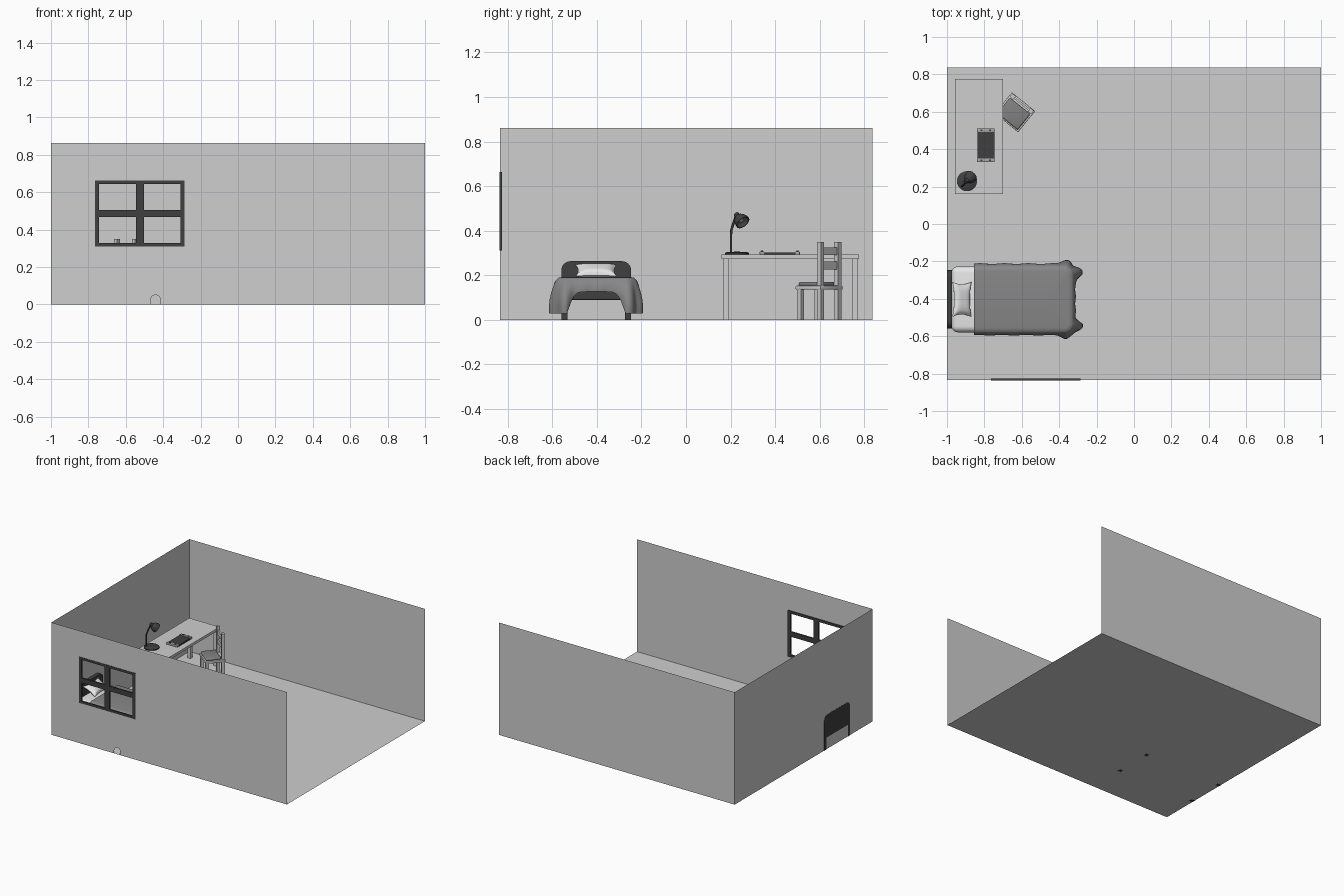
import bpy, bmesh, math
from mathutils import Matrix, Vector
from mathutils.geometry import tessellate_polygon

if "Cube" in bpy.data.objects:
    bpy.data.objects.remove(bpy.data.objects["Cube"])


def material(name, v):
    m = bpy.data.materials.new(name)
    m.diffuse_color = (v, v, v, 1)
    m.use_nodes = True
    m.node_tree.nodes["Principled BSDF"].inputs["Base Color"].default_value = m.diffuse_color
    return m


PLASTER = material("plaster_grey", 0.62)
WOOD = material("pale_wood", 0.62)
DARK = material("charcoal", 0.05)
BLANKET = material("blanket_grey", 0.24)
LINEN = material("white_linen", 0.82)
CUSHION = material("cushion_grey", 0.22)
TRIM = material("trim_grey", 0.4)


def finish(name, bm, mat, smooth=False, matrix=None, recalc=True):
    if recalc:
        bmesh.ops.recalc_face_normals(bm, faces=bm.faces)
    me = bpy.data.meshes.new(name)
    bm.to_mesh(me)
    bm.free()
    ob = bpy.data.objects.new(name, me)
    bpy.context.collection.objects.link(ob)
    me.materials.append(mat)
    if matrix is not None:
        me.transform(matrix)
    if smooth:
        bpy.ops.object.select_all(action='DESELECT')
        ob.select_set(True)
        bpy.context.view_layer.objects.active = ob
        bpy.ops.object.shade_smooth_by_angle(angle=math.radians(40))
    return ob


def box(name, x, y, z, mat, bevel=0, seg=3, matrix=None):
    bm = bmesh.new()
    bmesh.ops.create_cube(bm, size=1)
    for v in bm.verts:
        for i, (a, b) in enumerate((x, y, z)):
            v.co[i] = b if v.co[i] > 0 else a
    if bevel:
        bmesh.ops.bevel(bm, geom=bm.edges[:], offset=bevel, segments=seg,
                        profile=0.5, affect='EDGES')
    return finish(name, bm, mat, bevel > 0, matrix)


def prism(name, pts, axis_matrix, depth, mat):
    # outline in local xy, extruded along local z
    bm = bmesh.new()
    f = bm.faces.new([bm.verts.new((p[0], p[1], 0)) for p in pts])
    r = bmesh.ops.extrude_face_region(bm, geom=[f])
    bmesh.ops.translate(bm, vec=(0, 0, depth),
                        verts=[g for g in r['geom'] if isinstance(g, bmesh.types.BMVert)])
    return finish(name, bm, mat, False, axis_matrix)


def lathe(name, profile, mat, matrix, n=28):
    bm = bmesh.new()
    rings = [[bm.verts.new((r * math.cos(a), r * math.sin(a), z))
              for a in (2 * math.pi * i / n for i in range(n))] for r, z in profile]
    for a, b in zip(rings, rings[1:]):
        for i in range(n):
            bm.faces.new((a[i], a[(i + 1) % n], b[(i + 1) % n], b[i]))
    bmesh.ops.remove_doubles(bm, verts=bm.verts, dist=1e-5)
    return finish(name, bm, mat, True, matrix)


def quad(name, pts, mat):
    bm = bmesh.new()
    bm.faces.new([bm.verts.new(p) for p in pts])
    return finish(name, bm, mat, recalc=False)


def arc(cx, cy, r, a0, a1, n=8):
    return [(cx + r * math.cos(math.radians(a0 + (a1 - a0) * i / n)),
             cy + r * math.sin(math.radians(a0 + (a1 - a0) * i / n))) for i in range(n + 1)]


# Room shell: floor, left wall, back wall
H, YF, YB = 0.862, -0.835, 0.838
quad("floor", [(-1, YF, 0), (1, YF, 0), (1, YB, 0), (-1, YB, 0)], PLASTER)
quad("left_wall", [(-1, YF, 0), (-1, YB, 0), (-1, YB, H), (-1, YF, H)], PLASTER)
quad("back_wall", [(1, YB, 0), (-1, YB, 0), (-1, YB, H), (1, YB, H)][::-1], PLASTER)

# Front wall with window opening and small arched hole at the floor
WX, WZ = (-0.765, -0.285), (0.31, 0.663)
outer = [(-1, 0), (-0.466, 0)] + arc(-0.441, 0.026, 0.025, 180, 0, 12) + [(-0.416, 0), (1, 0), (1, H), (-1, H)]
hole = [(WX[0], WZ[0]), (WX[0], WZ[1]), (WX[1], WZ[1]), (WX[1], WZ[0])]
loops = [[Vector((p[0], p[1], 0)) for p in l] for l in (outer, hole)]
bm = bmesh.new()
vs = [bm.verts.new((p.x, YF, p.y)) for l in loops for p in l]
for t in tessellate_polygon(loops):
    bm.faces.new([vs[i] for i in t])
finish("front_wall", bm, PLASTER)

# Window frame bars
fy = (-0.838, -0.826)
for i, (a, b) in enumerate(((-0.765, -0.743), (-0.545, -0.503), (-0.307, -0.285))):
    box(f"window_upright_{i}", (a, b), fy, WZ, DARK)
for i, (a, b) in enumerate(((0.31, 0.328), (0.468, 0.506), (0.645, 0.663))):
    box(f"window_crossbar_{i}", WX, (fy[0] + 0.0005, fy[1] - 0.0005), (a, b), DARK)

# Bed: headboard with two legs and rounded top
YC = -0.403
hw, r = 0.156, 0.04
head = ([(-hw, 0), (-hw + 0.026, 0), (-hw + 0.026, 0.09), (hw - 0.026, 0.09), (hw - 0.026, 0), (hw, 0)]
        + arc(hw - r, 0.264 - r, r, 0, 90) + arc(-hw + r, 0.264 - r, r, 90, 180))
to_wall = Matrix(((0, 0, 1, -1.001), (1, 0, 0, YC), (0, 1, 0, -0.001), (0, 0, 0, 1)))
prism("headboard", head, to_wall, 0.029, DARK)
box("bed_base", (-0.972, -0.335), (YC - 0.15, YC + 0.15), (0.092, 0.13), DARK)
for s in (-1, 1):
    box("bed_foot_leg", (-0.347, -0.32), (YC + s * 0.142 - 0.0135, YC + s * 0.142 + 0.0135),
        (-0.001, 0.125), DARK)
box("mattress", (-0.975, -0.332), (YC - 0.176, YC + 0.176), (0.115, 0.184), LINEN, 0.033, 5)

# Blanket: draped strip around the mattress outline with hanging corner folds
X0, X1, HY, R, TOP = -0.855, -0.322, 0.182, 0.05, 0.192
path = [(X0 + (X1 - R - X0) * i / 26, HY, 0, 1) for i in range(26)]
path += [(X1 - R + R * math.sin(a), HY - R + R * math.cos(a), math.sin(a), math.cos(a))
         for a in (math.pi / 2 * i / 14 for i in range(15))]
path += [(X1, (HY - R) * (1 - i / 12), 1, 0) for i in range(1, 13)]
path += [(x, -y, nx, -ny) for x, y, nx, ny in path[-2::-1]]
bm = bmesh.new()
cols = []
for k, (x, y, nx, ny) in enumerate(path):
    def near(cx, cy, w):
        return math.exp(-((x - cx) ** 2 + (abs(y) - cy) ** 2) / w ** 2)
    fold = near(-0.37, HY, 0.025) + near(X1, 0.138, 0.025)
    corner = min(1, near(-0.365, HY, 0.036) + near(X1, 0.145, 0.036) + 0.7 * near(-0.335, 0.168, 0.03))
    drop = 0.066 + 0.098 * corner
    flare = 0.009 + (0.018 + 0.02 * nx) * fold + 0.002 * math.sin(k * 0.9)
    rows = [(-0.03, 0), (-0.012, 0.003), (-0.002, 0.013)]
    rows += [(flare * math.sin(t * 1.9) / 0.95, 0.013 + (drop - 0.013) * t)
             for t in (0.2, 0.4, 0.6, 0.8, 1)]
    col = [bm.verts.new((min(x, -0.45), YC, TOP + 0.001))]
    col += [bm.verts.new((x + nx * o, YC + y + ny * o, TOP - d)) for o, d in rows]
    cols.append(col)
for a, b in zip(cols, cols[1:]):
    for i in range(len(a) - 1):
        bm.faces.new((a[i], a[i + 1], b[i + 1], b[i]))
bmesh.ops.remove_doubles(bm, verts=bm.verts, dist=1e-5)
finish("blanket", bm, BLANKET, True)

# Pillow: puffed grid with pinched corners, leaning on the headboard
bm = bmesh.new()
N = 16
for side in (-1, 1):
    g = []
    for i in range(N + 1):
        u = 2 * i / N - 1
        row = []
        for j in range(N + 1):
            v = 2 * j / N - 1
            puff = max(0, (1 - u ** 4) * (1 - v ** 4)) ** 0.6
            row.append(bm.verts.new((0.058 * u * (1 - 0.2 * (1 - v * v)),
                                     0.094 * v * (1 - 0.14 * (1 - u * u)), side * 0.022 * puff)))
        g.append(row)
    for i in range(N):
        for j in range(N):
            bm.faces.new((g[i][j], g[i + 1][j], g[i + 1][j + 1], g[i][j + 1]))
bmesh.ops.remove_doubles(bm, verts=bm.verts, dist=1e-5)
finish("pillow", bm, LINEN, True,
       Matrix.Translation((-0.92, YC, 0.221)) @ Matrix.Rotation(math.radians(27), 4, 'Y'))

# Desk
box("desk_top", (-0.957, -0.70), (0.16, 0.776), (0.272, 0.292), WOOD)
for x in (-0.95, -0.732):
    for y in (0.165, 0.746):
        box("desk_leg", (x, x + 0.025), (y, y + 0.025), (0, 0.272), WOOD)

# Desk pad with end bands and corner studs
box("desk_pad", (-0.838, -0.747), (0.332, 0.51), (0.292, 0.303), DARK)
for y in (0.332, 0.492):
    box("pad_end_band", (-0.84, -0.745), (y - 0.001, y + 0.019), (0.292, 0.307), TRIM, 0.003, 2)
    for x in (-0.815, -0.77):
        box("pad_stud", (x - 0.006, x + 0.006), (y + 0.004, y + 0.014), (0.305, 0.311), DARK)

# Desk lamp: base, bent arm, bell shade and bulb
lathe("lamp_base", [(0, 0), (0.054, 0), (0.054, 0.007), (0.046, 0.012), (0, 0.014)], DARK,
      Matrix.Translation((-0.893, 0.229, 0.292)))
cu = bpy.data.curves.new("lamp_arm", 'CURVE')
cu.dimensions = '3D'
cu.bevel_depth = 0.0055
cu.bevel_resolution = 2
cu.use_fill_caps = True
sp = cu.splines.new('POLY')
arm = [(-0.92, 0.202, 0.295), (-0.92, 0.202, 0.385), (-0.918, 0.204, 0.405),
       (-0.905, 0.217, 0.445), (-0.899, 0.224, 0.466), (-0.888, 0.234, 0.468)]
sp.points.add(len(arm) - 1)
for p, c in zip(sp.points, arm):
    p.co = (*c, 1)
arm_ob = bpy.data.objects.new("lamp_arm", cu)
bpy.context.collection.objects.link(arm_ob)
cu.materials.append(DARK)
bpy.ops.object.select_all(action='DESELECT')
arm_ob.select_set(True)
bpy.context.view_layer.objects.active = arm_ob
bpy.ops.object.convert(target='MESH')
aim = Vector((0.5, 0.5, -0.6)).to_track_quat('Z', 'Y').to_matrix().to_4x4()
shade = Matrix.Translation((-0.899, 0.226, 0.472)) @ aim
lathe("lamp_shade", [(0, -0.004), (0.012, -0.003), (0.014, 0.012), (0.02, 0.017), (0.028, 0.028),
                     (0.033, 0.042), (0.034, 0.055), (0.031, 0.055), (0.03, 0.042), (0.024, 0.028),
                     (0, 0.02)], DARK, shade)
lathe("lamp_bulb", [(0.006, 0.02), (0.014, 0.034), (0.013, 0.044), (0, 0.05)], TRIM, shade, 16)

# Chair, turned toward the desk (local front is -y)
M = Matrix.Translation((-0.60, 0.642, 0)) @ Matrix.Rotation(math.radians(-39), 4, 'Z')
box("chair_seat", (-0.08, 0.08), (-0.13, 0.015), (0.135, 0.153), WOOD, 0.004, 2, M)
box("chair_cushion", (-0.07, 0.07), (-0.122, -0.014), (0.152, 0.17), CUSHION, 0.007, 3, M)
for s in (-1, 1):
    x = (s * 0.062 - 0.0115, s * 0.062 + 0.0115)
    box("chair_back_post", x, (-0.011, 0.012), (0, 0.35), WOOD, matrix=M)
    box("chair_front_leg", x, (-0.126, -0.103), (0, 0.135), WOOD, matrix=M)
for a, b in ((0.225, 0.262), (0.29, 0.325)):
    box("chair_back_slat", (-0.055, 0.055), (-0.005, 0.006), (a, b), WOOD, matrix=M)
